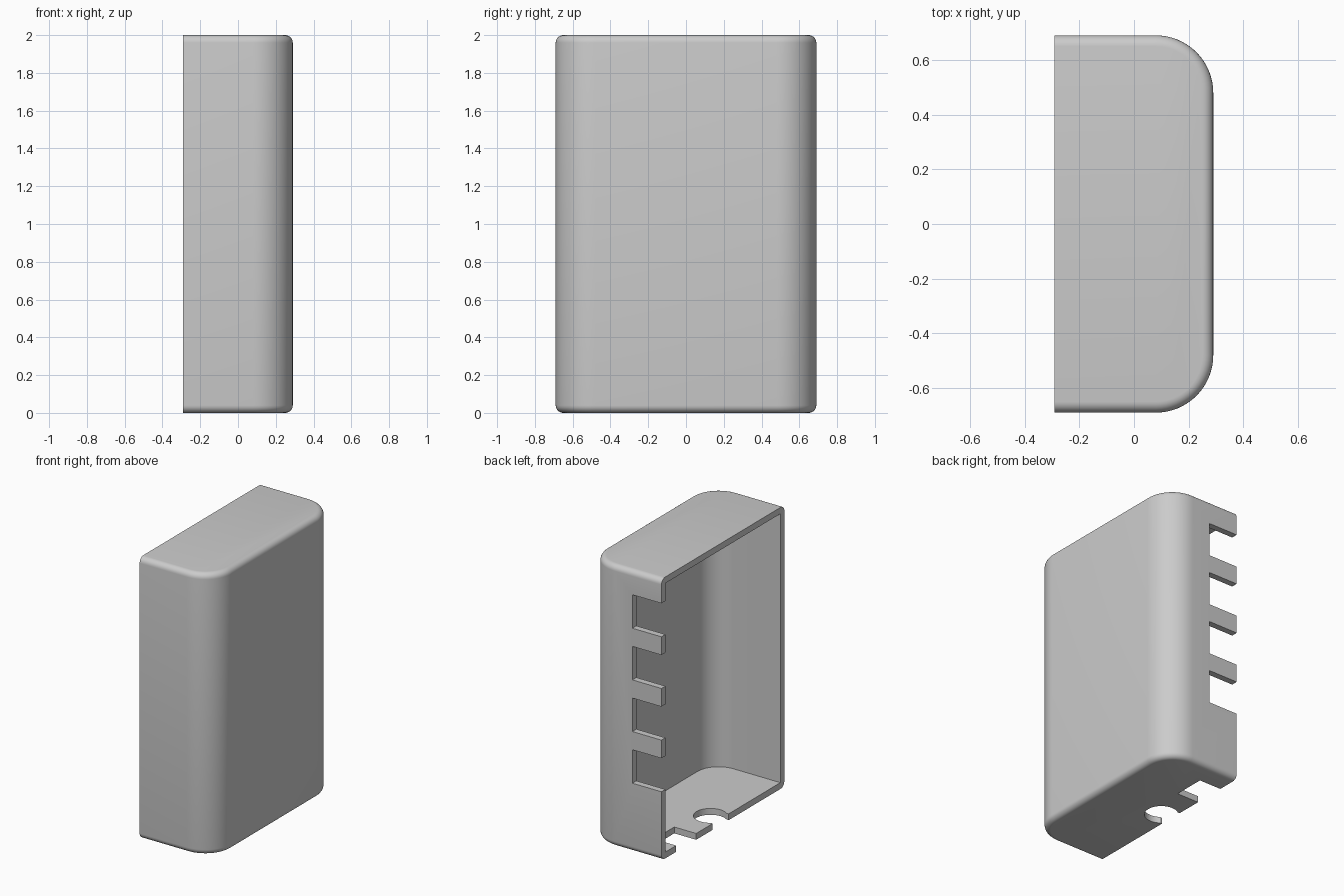
import bpy, bmesh, math
from mathutils import Matrix

cube = bpy.data.objects.get("Cube")
if cube:
    bpy.data.objects.remove(cube, do_unlink=True)

# Overall sizes
HX, HY, H = 0.29, 0.69, 2.0
CORNER, FILLET, WALL = 0.21, 0.04, 0.045
ARC_STEPS, FILLET_STEPS = 16, 6

grey = bpy.data.materials.new("light_grey_plastic")
grey.use_nodes = True
colour = (0.6, 0.6, 0.6, 1)
grey.diffuse_color = colour
grey.node_tree.nodes["Principled BSDF"].inputs["Base Color"].default_value = colour


def outline(inset, open_x):
    """D-shaped outline with two rounded corners and a straight open side."""
    pts = [(open_x, -HY + inset)]
    for side in (-1, 1):
        for i in range(ARC_STEPS + 1):
            a = math.pi / 2 * i / ARC_STEPS
            if side < 0:
                a -= math.pi / 2
            r = CORNER - inset
            pts.append((HX - CORNER + r * math.cos(a),
                        side * (HY - CORNER) + r * math.sin(a)))
    pts.append((open_x, HY - inset))
    return pts


def finish(bm, name):
    bmesh.ops.recalc_face_normals(bm, faces=bm.faces)
    mesh = bpy.data.meshes.new(name)
    bm.to_mesh(mesh)
    bm.free()
    obj = bpy.data.objects.new(name, mesh)
    bpy.context.collection.objects.link(obj)
    mesh.materials.append(grey)
    return obj


def loft(name, levels, open_x):
    """Solid through stacked outlines, given as (inset, z) pairs."""
    bm = bmesh.new()
    rings = [[bm.verts.new((x, y, z)) for x, y in outline(inset, open_x)]
             for inset, z in levels]
    for low, high in zip(rings, rings[1:]):
        for i in range(len(low)):
            j = (i + 1) % len(low)
            bm.faces.new((low[i], low[j], high[j], high[i]))
    bm.faces.new(rings[0][::-1])
    bm.faces.new(rings[-1])
    return finish(bm, name)


def box(name, lo, hi):
    bm = bmesh.new()
    size = [b - a for a, b in zip(lo, hi)]
    mid = [(a + b) / 2 for a, b in zip(lo, hi)]
    bmesh.ops.create_cube(bm, size=1, matrix=Matrix.Translation(mid) @ Matrix.Diagonal((*size, 1)))
    return finish(bm, name)


def cylinder(name, centre, radius, depth):
    bm = bmesh.new()
    bmesh.ops.create_cone(bm, cap_ends=True, segments=48, radius1=radius, radius2=radius,
                          depth=depth, matrix=Matrix.Translation(centre))
    return finish(bm, name)


# Outer body with filleted top and bottom edges
bottom = []
for i in range(FILLET_STEPS + 1):
    a = math.pi / 2 * i / FILLET_STEPS
    bottom.append((FILLET * (1 - math.sin(a)), FILLET * (1 - math.cos(a))))
levels = bottom + [(inset, H - z) for inset, z in reversed(bottom)]
shell = loft("cover_shell", levels, -HX)

# Hollow interior, open at the flat side
cutters = [loft("cavity_cutter", [(WALL, WALL), (WALL, H - WALL)], -HX - 0.2)]

# Four vent slots in the rear wall
for i in range(4):
    z = 0.49 + 0.367 * i
    cutters.append(box("vent_cutter", (-HX - 0.1, HY - 0.1, z),
                       (-HX + 0.228, HY + 0.1, z + 0.238)))

# Cable openings in the floor
cutters.append(box("square_port_cutter", (-HX - 0.1, 0.30, -0.1), (-HX + 0.172, 0.525, 0.1)))
cutters.append(box("round_port_throat_cutter", (-HX - 0.1, -0.065, -0.1), (-HX + 0.08, 0.115, 0.1)))
cutters.append(cylinder("round_port_cutter", (-HX + 0.08, 0.025, 0), 0.11, 0.2))

for cutter in cutters:
    cutter.hide_render = True
    mod = shell.modifiers.new(cutter.name, "BOOLEAN")
    mod.operation = "DIFFERENCE"
    mod.solver = "EXACT"
    mod.object = cutter

# Bake the cuts and drop the cutters
graph = bpy.context.evaluated_depsgraph_get()
baked = bpy.data.meshes.new_from_object(shell.evaluated_get(graph))
shell.modifiers.clear()
shell.data = baked
baked.materials.clear()
baked.materials.append(grey)
for poly in baked.polygons:
    poly.material_index = 0
for cutter in cutters:
    bpy.data.objects.remove(cutter, do_unlink=True)

# Smooth rounded surfaces, crisp rims
bpy.ops.object.select_all(action="DESELECT")
shell.select_set(True)
bpy.context.view_layer.objects.active = shell
bpy.ops.object.shade_smooth_by_angle(angle=math.radians(30))
